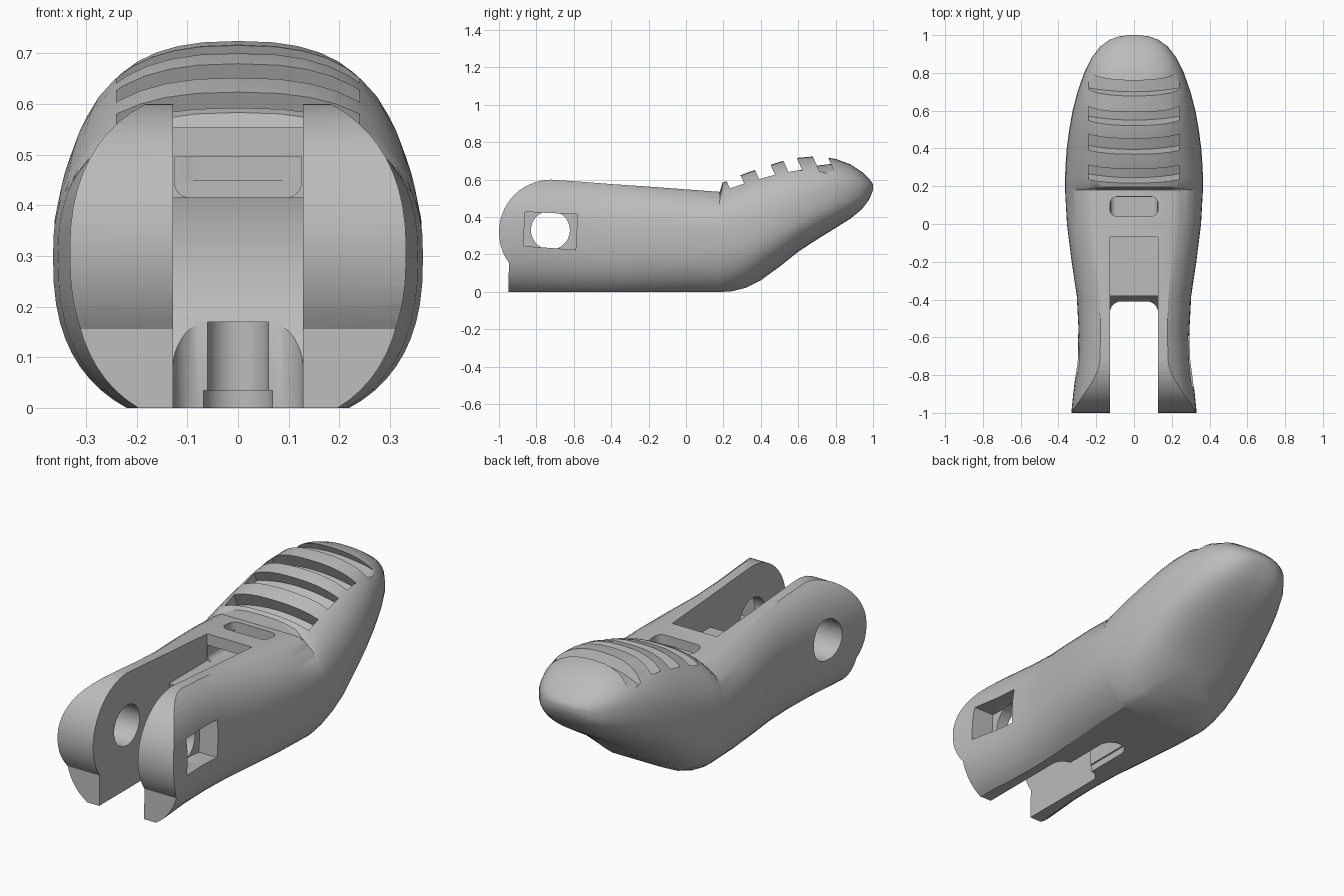
import bpy, bmesh
from math import sin, cos, pi, asin, radians

cube = bpy.data.objects.get("Cube")
if cube:
    bpy.data.objects.remove(cube, do_unlink=True)

grey = bpy.data.materials.new("mid_grey")
grey.use_nodes = True
colour = (0.5, 0.5, 0.5, 1)
grey.diffuse_color = colour
grey.node_tree.nodes["Principled BSDF"].inputs["Base Color"].default_value = colour


def make_object(name, bm):
    bmesh.ops.remove_doubles(bm, verts=bm.verts, dist=1e-5)
    bmesh.ops.recalc_face_normals(bm, faces=bm.faces)
    mesh = bpy.data.meshes.new(name)
    bm.to_mesh(mesh)
    bm.free()
    mesh.materials.append(grey)
    obj = bpy.data.objects.new(name, mesh)
    bpy.context.collection.objects.link(obj)
    return obj


def loft(name, rings):
    bm = bmesh.new()
    loops = [[bm.verts.new(p) for p in ring] for ring in rings]
    for a, b in zip(loops, loops[1:]):
        for i in range(len(a)):
            j = (i + 1) % len(a)
            bm.faces.new((a[i], a[j], b[j], b[i]))
    bm.faces.new(loops[0])
    bm.faces.new(loops[-1])
    return make_object(name, bm)


def prism(name, points, axis, lo, hi):
    place = {"x": lambda p, a: (a, p[0], p[1]),
             "y": lambda p, a: (p[0], a, p[1]),
             "z": lambda p, a: (p[0], p[1], a)}[axis]
    return loft(name, [[place(p, a) for p in points] for a in (lo, hi)])


def arc(cx, cy, r, start, end, n=8):
    return [(cx + r * cos(radians(start + (end - start) * i / n)),
             cy + r * sin(radians(start + (end - start) * i / n))) for i in range(n + 1)]


def rounded(half, lo, hi, r):
    return (arc(half - r, hi - r, r, 0, 90) + arc(r - half, hi - r, r, 90, 180)
            + arc(r - half, lo + r, r, 180, 270) + arc(half - r, lo + r, r, 270, 360))


# Body sections: y, half width, bottom, widest height, top, top flat, bottom flat
FLAT = 0.877
sections = [
    (-1.03, .335, 0, .30, .60, FLAT, FLAT), (-.9, .322, 0, .30, .60, FLAT, FLAT),
    (-.72, .300, 0, .30, .60, FLAT, FLAT), (-.55, .294, 0, .30, .588, FLAT, FLAT),
    (-.38, .303, 0, .30, .575, FLAT, FLAT), (-.2, .330, 0, .30, .563, FLAT, FLAT),
    (0, .355, 0, .30, .548, FLAT, FLAT), (.18, .365, 0, .30, .535, FLAT, FLAT),
    (.195, .365, 0, .30, .583, 1, FLAT), (.25, .365, .004, .305, .606, 1, .9),
    (.32, .362, .022, .315, .635, 1, .93), (.4, .356, .062, .335, .662, 1, .96),
    (.5, .343, .135, .375, .695, 1, 1), (.6, .325, .215, .42, .717, 1, 1),
    (.7, .299, .28, .465, .726, 1, 1), (.8, .264, .342, .505, .711, 1, 1),
    (.88, .225, .392, .53, .682, 1, 1), (.94, .178, .442, .543, .642, 1, 1),
    (.975, .13, .487, .552, .608, 1, 1), (.993, .08, .525, .56, .588, 1, 1),
    (1, .03, .548, .562, .574, 1, 1),
]
POWER, STEPS = 2.5, 10


def body_ring(y, half, bottom, mid, top, top_flat, bottom_flat):
    def quarter(height, flat):
        reach = asin(min(1, flat ** (POWER / 2)))
        angles = [reach * i / STEPS for i in range(STEPS + 1)]
        return [(half * max(0, cos(t)) ** (2 / POWER),
                 height / flat * sin(t) ** (2 / POWER)) for t in angles]
    up = quarter(top - mid, top_flat)
    down = quarter(mid - bottom, bottom_flat)
    right = [(x, -z) for x, z in reversed(down)] + up[1:]
    outline = right + [(-x, z) for x, z in reversed(right)]
    # keep the two widest points single
    return [(x, y, mid + z) for x, z in outline]


body = loft("lever_body", [body_ring(*s) for s in sections])

# Rounded fork end with a lower step
end_profile = arc(-.72, .32, .28, 90, 216, 20) + [(-.95, 0), (-.95, -.1), (-1.3, -.1),
                                                 (-1.3, .8), (-.72, .8)]
cutters = [prism("end_cutter", end_profile, "x", -.6, .6)]

# Fork gap, swept floor and top pocket
W = .128
cutters += [
    prism("fork_gap_cutter", rounded(W, -1.3, -.41, .06), "z", -.2, .9),
    prism("sweep_cutter", arc(-.72, .33, .35, 0, 354, 59), "x", -W, W),
    prism("pocket_cutter", [(-W, -.5), (W, -.5), (W, -.07), (-W, -.07)], "z", .415, .9),
    prism("tunnel_cutter", [(W - .003, .495)] + [(.003 - W, .495)]
          + arc(.033 - W, .445, .03, 180, 270) + arc(W - .033, .445, .03, 270, 360),
          "y", -.45, .142),
    prism("rear_window_cutter", rounded(W, .04, .145, .04), "z", .45, .9),
]

# Underside slot with a wider mouth
cutters += [
    prism("under_slot_cutter", rounded(.06, -.6, -.12, .06), "z", -.2, .17),
    prism("slot_mouth_cutter", rounded(.068, -.6, -.112, .068), "z", -.2, .035),
]

# Pivot hole on both legs, square nut recess on the left leg
cutters += [
    prism("pivot_hole_cutter", arc(-.725, .33, .104, 0, 350, 35), "x", -.6, .2),
    prism("nut_recess_cutter", [(-.87, .245), (-.59, .225), (-.58, .415), (-.86, .428)],
          "x", .19, .6),
]

# Crowned, forward-leaning grip grooves
for y0, y1, z0, slope in ((.245, .32, .53, .4), (.395, .476, .594, .4),
                          (.55, .62, .636, .25), (.70, .775, .675, .12)):
    floor = [(x / 10 * .24, -.045 * (x / 10) ** 2) for x in range(-10, 11, 2)]
    groove = prism("grip_groove_cutter", floor + [(.24, .2), (-.24, .2)], "y", y0, y1)
    for v in groove.data.vertices:
        lean = -.45 * v.co.z
        v.co.z += z0 + slope * (v.co.y - y0)
        v.co.y += lean
    cutters.append(groove)

bpy.context.view_layer.objects.active = body
for cutter in cutters:
    cutter.hide_render = True
    mod = body.modifiers.new(cutter.name, "BOOLEAN")
    mod.operation = "DIFFERENCE"
    mod.solver = "EXACT"
    mod.object = cutter
    bpy.ops.object.modifier_apply(modifier=mod.name)
    bpy.data.objects.remove(cutter, do_unlink=True)

bpy.ops.object.select_all(action="DESELECT")
body.select_set(True)
bpy.ops.object.shade_smooth_by_angle(angle=radians(30))
